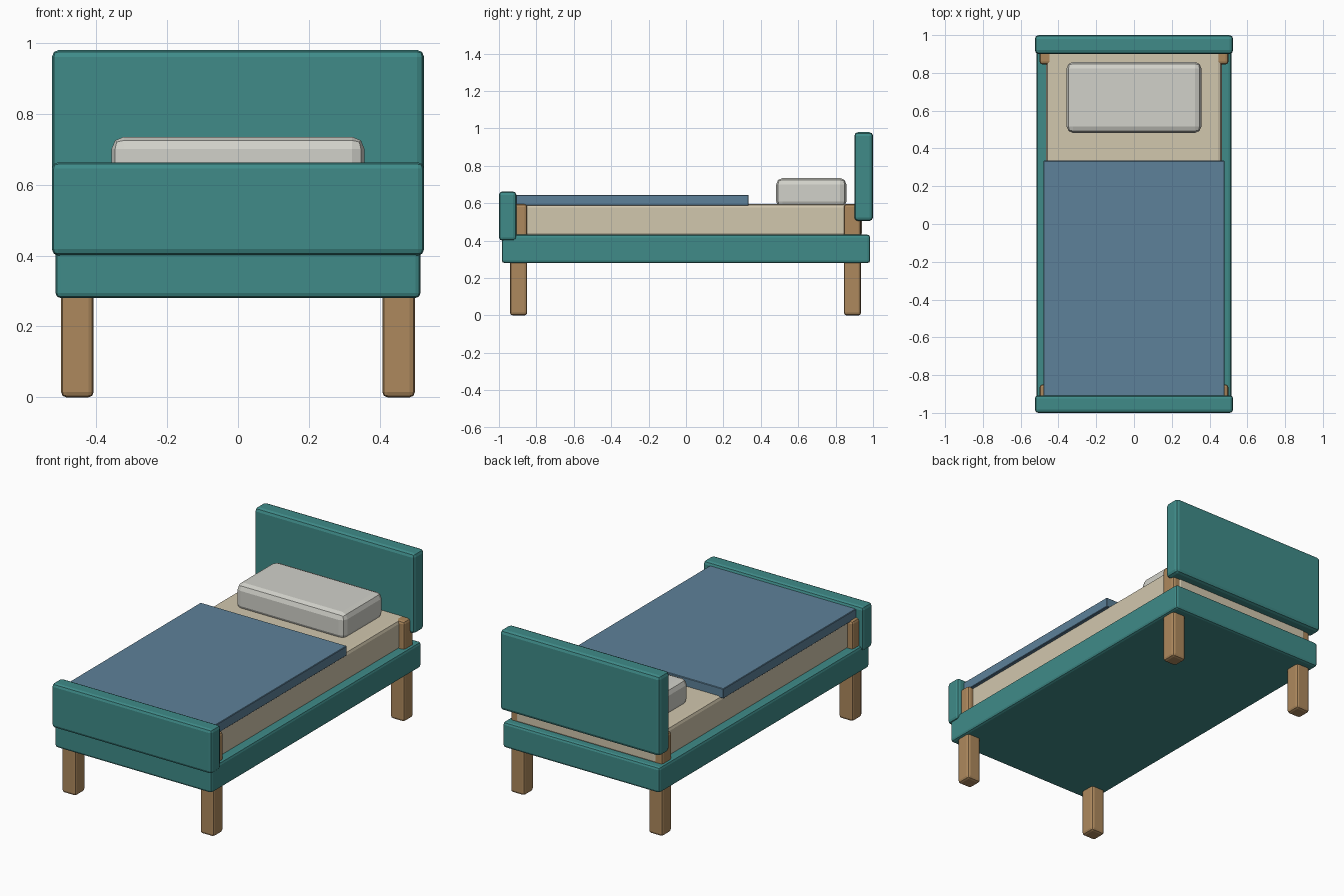
import bpy
import bmesh

if "Cube" in bpy.data.objects:
    bpy.data.objects.remove(bpy.data.objects["Cube"])


def material(name, rgb):
    m = bpy.data.materials.new(name)
    m.diffuse_color = (*rgb, 1)
    m.use_nodes = True
    m.node_tree.nodes["Principled BSDF"].inputs["Base Color"].default_value = m.diffuse_color
    return m


teal = material("teal paint", (0.05, 0.26, 0.25))
wood = material("wood", (0.42, 0.25, 0.11))
cream = material("cream fabric", (0.64, 0.57, 0.42))
blue = material("blue fabric", (0.11, 0.22, 0.32))
white = material("pale fabric", (0.64, 0.64, 0.59))


def box(name, x, y, z, mat, bevel=0.0, segments=2):
    """Box from (min, max) ranges on each axis, with optional rounded edges."""
    bm = bmesh.new()
    bmesh.ops.create_cube(bm, size=1)
    for v in bm.verts:
        v.co = [(r[0] + r[1]) / 2 + c * (r[1] - r[0]) for c, r in zip(v.co, (x, y, z))]
    mesh = bpy.data.meshes.new(name)
    bm.to_mesh(mesh)
    bm.free()
    mesh.materials.append(mat)
    obj = bpy.data.objects.new(name, mesh)
    bpy.context.collection.objects.link(obj)
    if bevel:
        mod = obj.modifiers.new("rounded edges", 'BEVEL')
        mod.width = bevel
        mod.segments = segments
    return obj


# painted frame and end boards
box("bed_frame", (-0.515, 0.515), (-0.985, 0.985), (0.28, 0.432), teal, 0.015)
box("headboard", (-0.525, 0.525), (0.90, 1.0), (0.505, 0.98), teal, 0.02)
box("footboard", (-0.525, 0.525), (-1.0, -0.907), (0.40, 0.663), teal, 0.018)

# four corner posts running from the floor to the mattress top
for end, yc in (("front", -0.895), ("back", 0.89)):
    for side, xc in (("left", -0.453), ("right", 0.453)):
        box(f"{end}_{side}_leg", (xc - 0.046, xc + 0.046), (yc - 0.046, yc + 0.046),
            (0, 0.595), wood, 0.015)

# bedding
box("mattress", (-0.465, 0.465), (-0.94, 0.94), (0.42, 0.596), cream, 0.02)
box("blanket", (-0.48, 0.48), (-0.94, 0.335), (0.587, 0.645), blue, 0.003, 1)
box("pillow", (-0.357, 0.357), (0.482, 0.858), (0.575, 0.735), white, 0.035)
